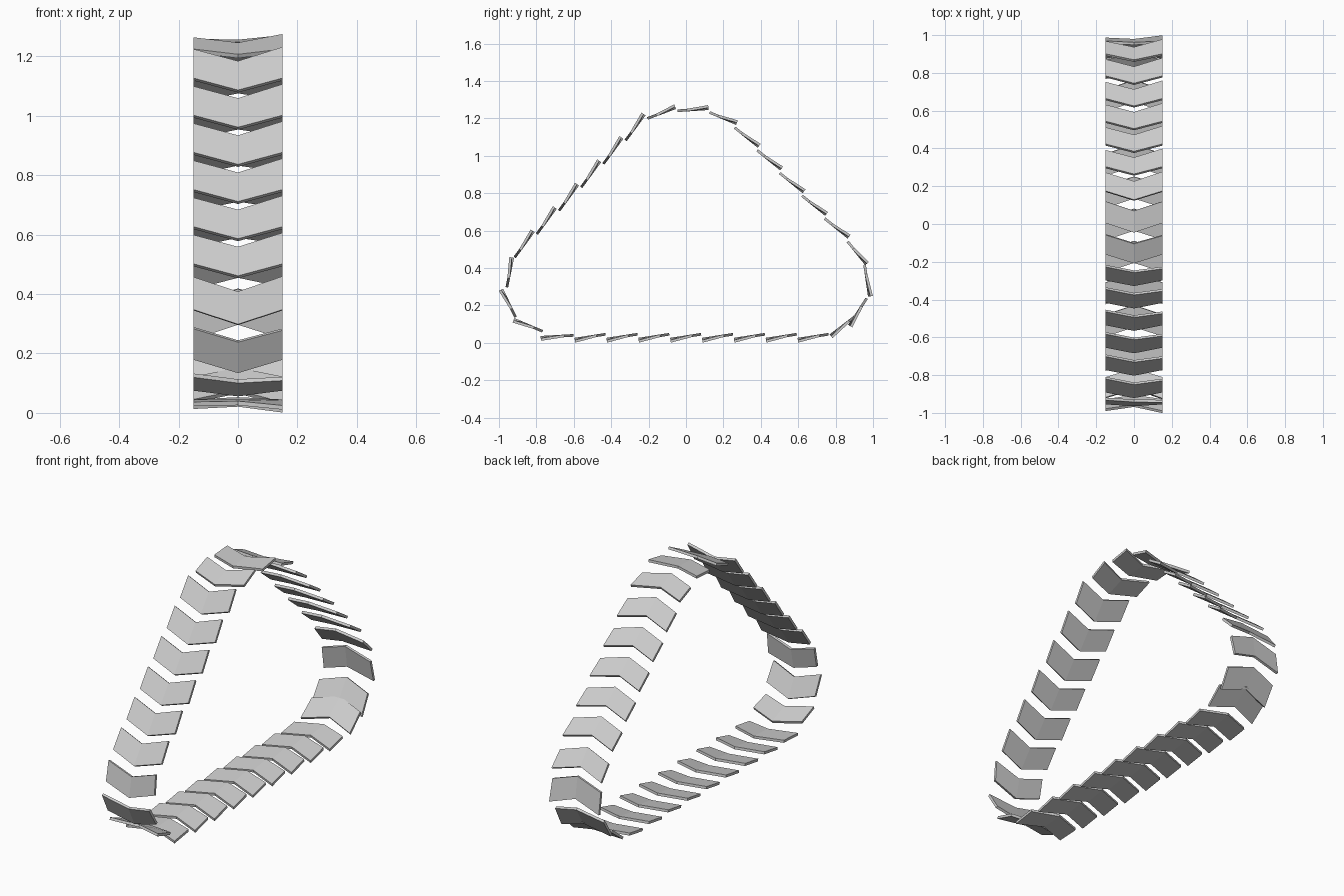
import bpy, bmesh
from mathutils import Vector

if "Cube" in bpy.data.objects:
    bpy.data.objects.remove(bpy.data.objects["Cube"])

HALF_W = 0.15     # half width of a link
SWEEP = 0.05      # how far the chevron point leads its corners
THICK = 0.014     # plate thickness
FLARE = 0.012     # outward lift of the right trailing corner

# Runs of links around the loop: tail (y, z), tip (y, z), step (y, z), count
runs = [
    ((-0.777, 0.030), (-0.602, 0.040), (0, 0), 1),
    ((-0.595, 0.020), (-0.430, 0.046), (0.1703, 0), 8),       # ground run
    ((0.772, 0.040), (0.911, 0.147), (0, 0), 1),              # rear corner
    ((0.873, 0.093), (0.966, 0.238), (0, 0), 1),
    ((0.980, 0.248), (0.955, 0.418), (0, 0), 1),
    ((0.963, 0.420), (0.864, 0.542), (0, 0), 1),
    ((0.868, 0.563), (0.741, 0.665), (-0.1202, 0.1215), 5),   # rear slope
    ((0.270, 1.172), (0.126, 1.232), (0, 0), 1),              # top corner
    ((0.120, 1.252), (-0.045, 1.241), (0, 0), 1),
    ((-0.056, 1.257), (-0.206, 1.200), (0, 0), 1),
    ((-0.222, 1.220), (-0.323, 1.082), (-0.1186, -0.1250), 6),  # front slope
    ((-0.926, 0.456), (-0.958, 0.297), (0, 0), 1),            # front corner
    ((-0.984, 0.286), (-0.911, 0.137), (0, 0), 1),
    ((-0.920, 0.126), (-0.767, 0.062), (0, 0), 1),
]


def track_link(tail, tip):
    """Chevron plate pointing from tail to tip, with its outer face away from the loop."""
    along = Vector((0, tip[0] - tail[0], tip[1] - tail[1]))
    length = along.length
    along.normalize()
    out = Vector((0, along.z, -along.y))
    base = Vector((0, tail[0], tail[1]))
    outline = [(-HALF_W, 0, 0), (0, SWEEP, 0), (HALF_W, 0, FLARE),
               (HALF_W, length - SWEEP, 0), (0, length, 0), (-HALF_W, length - SWEEP, 0)]
    bm = bmesh.new()
    layers = []
    for side in (-0.5, 0.5):
        layers.append([bm.verts.new(base + Vector((x, 0, 0)) + along * s + out * (lift + side * THICK))
                       for x, s, lift in outline])
    low, high = layers
    for layer in layers:                       # two halves of each chevron face
        bm.faces.new([layer[i] for i in (0, 1, 4, 5)])
        bm.faces.new([layer[i] for i in (1, 2, 3, 4)])
    for i in range(6):                         # rim
        j = (i + 1) % 6
        bm.faces.new((low[i], low[j], high[j], high[i]))
    bmesh.ops.recalc_face_normals(bm, faces=bm.faces)
    mesh = bpy.data.meshes.new("track_link")
    bm.to_mesh(mesh)
    bm.free()
    bpy.context.collection.objects.link(bpy.data.objects.new("track_link", mesh))


for tail, tip, step, count in runs:
    for k in range(count):
        track_link((tail[0] + step[0] * k, tail[1] + step[1] * k),
                   (tip[0] + step[0] * k, tip[1] + step[1] * k))
